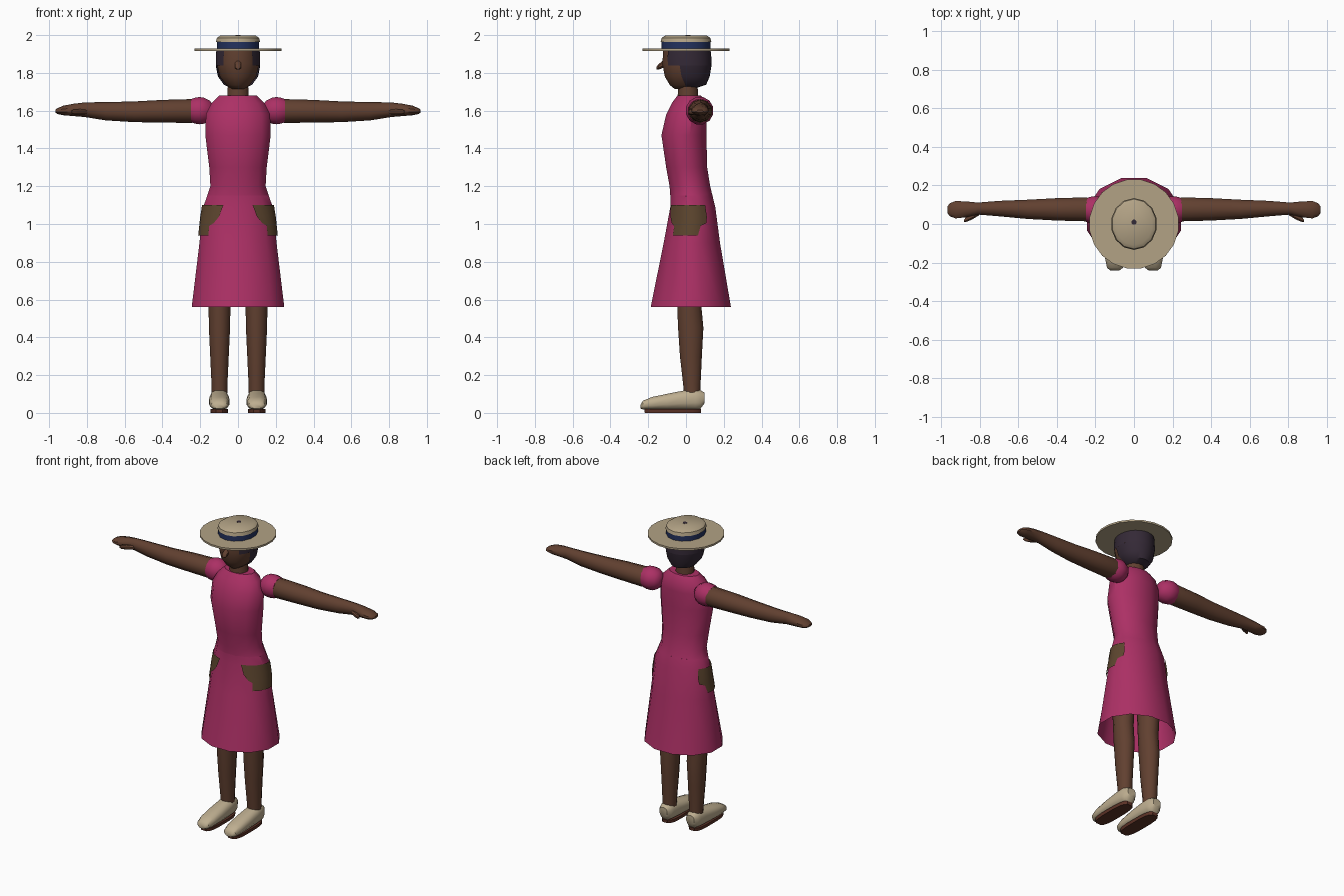
import bpy, bmesh, math

if "Cube" in bpy.data.objects:
    bpy.data.objects.remove(bpy.data.objects["Cube"])


def material(name, r, g, b):
    m = bpy.data.materials.new(name)
    m.diffuse_color = [(c / 255 / 12.92 if c < 11 else ((c / 255 + 0.055) / 1.055) ** 2.4)
                       for c in (r, g, b)] + [1]
    m.use_nodes = True
    m.node_tree.nodes["Principled BSDF"].inputs["Base Color"].default_value = m.diffuse_color
    return m


PINK = material("raspberry cloth", 172, 48, 101)
SKIN = material("brown skin", 97, 64, 48)
POCKET = material("olive brown cloth", 92, 69, 46)
HAIR = material("dark hair", 52, 41, 54)
STRAW = material("straw", 178, 162, 133)
NAVY = material("navy ribbon", 36, 50, 95)
SHOE = material("cream leather", 190, 174, 144)
SOLE = material("red brown sole", 92, 50, 38)


def finish(name, bm, mat, angle=40):
    bmesh.ops.recalc_face_normals(bm, faces=bm.faces)
    me = bpy.data.meshes.new(name)
    bm.to_mesh(me)
    bm.free()
    me.materials.append(mat)
    ob = bpy.data.objects.new(name, me)
    bpy.context.collection.objects.link(ob)
    bpy.ops.object.select_all(action='DESELECT')
    ob.select_set(True)
    bpy.context.view_layer.objects.active = ob
    bpy.ops.object.shade_smooth_by_angle(angle=math.radians(angle))
    return ob


def spow(v, p):
    return math.copysign(abs(v) ** p, v)


def loft(name, rings, mat, axis='z', n=12, power=1.0, caps=(True, True), angle=40):
    """Rings are (position, centre u, radius u, centre v, radius v) along an axis."""
    place = {'x': lambda w, u, v: (w, u, v),
             'y': lambda w, u, v: (u, w, v),
             'z': lambda w, u, v: (u, v, w)}[axis]
    k = 1 / math.cos(math.pi / n) if power == 1 else 1
    bm = bmesh.new()
    rows = []
    for w, cu, ru, cv, rv in rings:
        row = []
        for i in range(n):
            a = 2 * math.pi * (i + 0.5) / n
            row.append(bm.verts.new(place(w, cu + ru * k * spow(math.cos(a), power),
                                          cv + rv * k * spow(math.sin(a), power))))
        rows.append(row)
    for a, b in zip(rows, rows[1:]):
        for i in range(n):
            j = (i + 1) % n
            bm.faces.new((a[i], a[j], b[j], b[i]))
    if caps[0]:
        bm.faces.new(rows[0])
    if caps[1]:
        bm.faces.new(rows[-1])
    return finish(name, bm, mat, angle)


def upright(profile):
    """Turns (z, half width, front y, back y) into loft rings."""
    return [(z, 0, rx, (y0 + y1) / 2, (y1 - y0) / 2) for z, rx, y0, y1 in profile]


def section(rings, z):
    for a, b in zip(rings, rings[1:]):
        if min(a[0], b[0]) <= z <= max(a[0], b[0]):
            t = (z - a[0]) / (b[0] - a[0])
            return [p + (q - p) * t for p, q in zip(a, b)]


def patch(name, rings, rows, mat, side=1, scale=1.0, grow=0.0, seg=8):
    """Curved panel on a lofted shape; rows are (z, start angle, end angle)."""
    bm = bmesh.new()
    grid = []
    for z, a0, a1 in rows:
        _, cx, rx, cy, ry = section(rings, z)
        line = []
        for i in range(seg + 1):
            a = math.radians(a0 + (a1 - a0) * i / seg)
            line.append(bm.verts.new((side * (cx + (rx * scale + grow) * math.cos(a)),
                                      cy + (ry * scale + grow) * math.sin(a), z)))
        grid.append(line)
    for a, b in zip(grid, grid[1:]):
        for i in range(seg):
            bm.faces.new((a[i], a[i + 1], b[i + 1], b[i]))
    return finish(name, bm, mat)


# Dress
bodice = upright([(1.15, .163, -.083, .14), (1.2, .146, -.087, .128), (1.3, .152, -.105, .112),
                  (1.47, .173, -.13, .108), (1.58, .17, -.105, .11), (1.64, .14, -.075, .105),
                  (1.68, .1, -.045, .08)])
loft("bodice", bodice, PINK)
skirt = upright([(1.155, .161, -.083, .139), (1.09, .184, -.083, .155), (.9, .204, -.118, .18),
                 (.56, .245, -.187, .238)])
loft("skirt", skirt, PINK, caps=(True, False))

# Neck, face and nose
loft("neck", upright([(1.66, .058, -.045, .065), (1.76, .052, -.04, .06)]), SKIN)
head = upright([(1.715, .035, -.06, .05), (1.735, .062, -.085, .07), (1.78, .096, -.112, .1),
                (1.85, .112, -.125, .12), (1.925, .104, -.12, .115)])
loft("head", head, SKIN, n=16, angle=60)
loft("nose", [(-.155, 0, .007, 1.826, .007), (-.145, 0, .016, 1.832, .015),
              (-.115, 0, .017, 1.85, .02)], SKIN, axis='y', n=8)

# Hair: lower shell behind the face, upper shell reaching the temples
hair = upright([(1.722, .045, -.035, .06), (1.738, .075, -.065, .107), (1.78, .106, -.105, .125),
                (1.85, .12, -.13, .137), (1.925, .115, -.125, .13)])
patch("hair_back", hair, [(z, -17, 197) for z in (1.722, 1.738, 1.78, 1.84)], HAIR, seg=16)
patch("hair_crown", hair, [(z, -50, 230) for z in (1.84, 1.88, 1.925)], HAIR, seg=20)

# Straw hat
loft("hat_brim", [(1.917, 0, .23, 0, .23), (1.929, 0, .23, 0, .23)], STRAW, n=20)
loft("hat_band", [(1.928, 0, .112, 0, .126), (1.966, 0, .112, 0, .126)], NAVY, n=14)
loft("hat_crown", [(1.964, 0, .117, 0, .131), (1.985, 0, .112, 0, .126),
                   (1.998, 0, .093, 0, .107)], STRAW, n=14)
loft("hat_dot", [(1.997, 0, .013, .01, .013), (2.0, 0, .013, .01, .013)], HAIR, n=8)

for s, side in ((1, "left"), (-1, "right")):
    # Puffed sleeve
    loft(side + "_sleeve", [(s * x, .072, r, 1.6, r) for x, r in
                            ((.13, .03), (.15, .054), (.18, .069), (.205, .072),
                             (.23, .068), (.25, .06))], PINK, axis='x')
    # Arm with a flattened hand
    loft(side + "_arm", [(s * x, y, ry, z, rz) for x, y, ry, z, rz in
                         ((.18, .075, .05, 1.6, .05), (.25, .076, .062, 1.598, .06),
                          (.4, .076, .058, 1.597, .057), (.55, .076, .05, 1.594, .052),
                          (.7, .08, .04, 1.597, .046), (.81, .08, .031, 1.605, .037),
                          (.87, .076, .041, 1.604, .031), (.925, .074, .045, 1.601, .024),
                          (.955, .074, .034, 1.598, .015), (.967, .074, .018, 1.597, .007))],
         SKIN, axis='x', n=10)
    loft(side + "_thumb", [(s * x, y, r, 1.593, r) for x, y, r in
                           ((.8, .06, .013), (.84, .038, .015), (.872, .022, .012),
                            (.882, .016, .006))], SKIN, axis='x', n=8)
    # Pocket wrapped round the hip
    patch(side + "_pocket", skirt, [(1.1, -66, 32), (1.04, -60, 34), (1.005, -51, 32),
                                    (.99, -42, 18), (.94, -42, 12)], POCKET, s, 1.035, .004)
    # Leg
    loft(side + "_leg", [(z, s * .098, rx, (a + b) / 2, (b - a) / 2) for z, rx, a, b in
                         ((.1, .041, -.01, .075), (.15, .042, -.015, .077),
                          (.3, .049, -.032, .084), (.45, .056, -.042, .092),
                          (.58, .058, -.047, .08), (.95, .07, -.06, .1))], SKIN)
    # Shoe and sole
    loft(side + "_shoe", [(y, s * .099, rx, (a + b) / 2, (b - a) / 2) for y, rx, a, b in
                          ((-.24, .025, .022, .045), (-.228, .042, .018, .065),
                           (-.18, .052, .016, .085), (-.1, .055, .016, .102),
                           (0, .052, .016, .122), (.05, .048, .016, .129),
                           (.075, .043, .018, .122), (.098, .03, .05, .108))],
         SHOE, axis='y', power=.8)
    loft(side + "_sole", [(0, s * .099, .046, -.07, .15), (.021, s * .099, .048, -.07, .152)],
         SOLE, n=16, power=.6)
